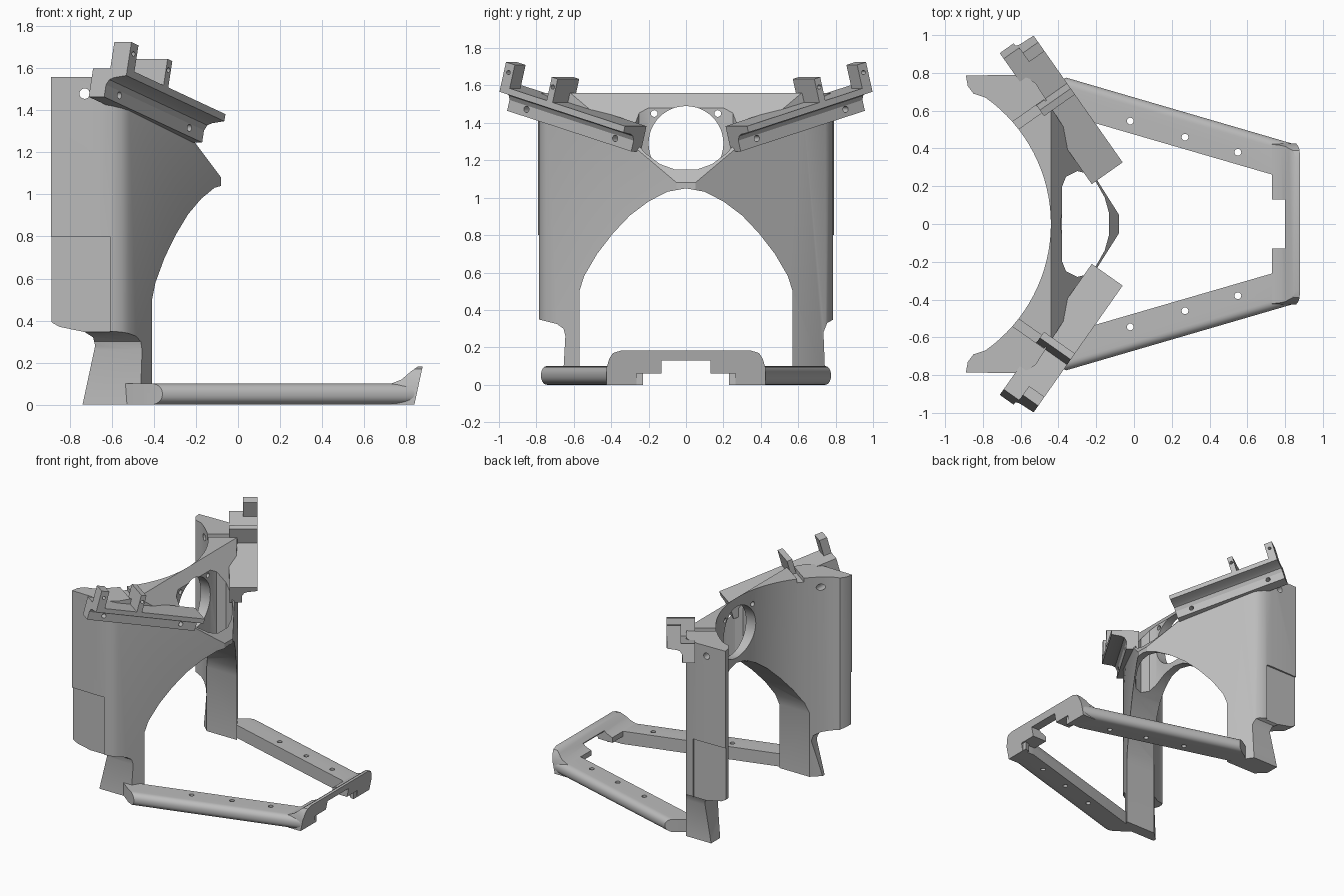
import bpy, bmesh, math
from mathutils import Matrix, Vector

if "Cube" in bpy.data.objects:
    bpy.data.objects.remove(bpy.data.objects["Cube"], do_unlink=True)

grey = bpy.data.materials.new("plain grey")
grey.use_nodes = True
colour = (0.5, 0.5, 0.5, 1)
grey.diffuse_color = colour
grey.node_tree.nodes["Principled BSDF"].inputs["Base Color"].default_value = colour

MIRROR_Y = Matrix.Scale(-1, 4, Vector((0, 1, 0)))
PLACE = {"x": lambda a, b, t: (t, a, b),
         "y": lambda a, b, t: (a, t, b),
         "z": lambda a, b, t: (a, b, t)}


def prism(name, pts, axis, lo, hi, matrix=None, round_at=None, radius=0.0):
    """Extrude a flat outline along an axis; optionally round edges near a point."""
    bm = bmesh.new()
    place = PLACE[axis]
    low = [bm.verts.new(place(a, b, lo)) for a, b in pts]
    high = [bm.verts.new(place(a, b, hi)) for a, b in pts]
    bm.faces.new(low)
    bm.faces.new(high)
    n = len(pts)
    for i in range(n):
        j = (i + 1) % n
        bm.faces.new((low[i], low[j], high[j], high[i]))
    if round_at:
        edges = [e for e in bm.edges
                 if ((e.verts[0].co + e.verts[1].co) / 2 - Vector(round_at)).xy.length < 0.03]
        bmesh.ops.bevel(bm, geom=edges, offset=radius, segments=6, profile=0.5, affect="EDGES")
    if matrix:
        bm.transform(matrix)
    bmesh.ops.recalc_face_normals(bm, faces=bm.faces)
    mesh = bpy.data.meshes.new(name)
    bm.to_mesh(mesh)
    bm.free()
    obj = bpy.data.objects.new(name, mesh)
    bpy.context.collection.objects.link(obj)
    mesh.materials.append(grey)
    return obj


def circle(a, b, r, n=32):
    return [(a + r * math.cos(math.tau * i / n), b + r * math.sin(math.tau * i / n))
            for i in range(n)]


def rect(a0, a1, b0, b1):
    return [(a0, b0), (a1, b0), (a1, b1), (a0, b1)]


def both(half):
    """Complete an outline that is symmetric in its first coordinate."""
    return half + [(-a, b) for a, b in reversed(half) if a > 0]


def activate(obj):
    bpy.ops.object.select_all(action="DESELECT")
    obj.select_set(True)
    bpy.context.view_layer.objects.active = obj


def boolean(obj, operation, *cutters):
    activate(obj)
    for cutter in cutters:
        cutter.hide_render = True
        mod = obj.modifiers.new("cut", "BOOLEAN")
        mod.operation, mod.solver, mod.object = operation, "EXACT", cutter
        bpy.ops.object.modifier_apply(modifier=mod.name)
        bpy.data.objects.remove(cutter, do_unlink=True)


def smooth(obj):
    activate(obj)
    bpy.ops.object.shade_smooth_by_angle(angle=math.radians(28))


# Rail frame: s runs down towards the middle, u outwards, w up
tilt = math.radians(15)
d = Vector((0.575, -0.818, 0))
s = d * math.cos(tilt) - Vector((0, 0, math.sin(tilt)))
u = Vector((0.818, 0.575, 0))
w = s.cross(u)
origin = Vector((-0.69, 0.875, 1.6))


def frame(a, b, c, o):
    m = Matrix((a, b, c)).transposed().to_4x4()
    m.translation = o
    return m


RAIL = frame(s, u, w, origin)
SLOT = frame(d, u, Vector((0, 0, 1)), origin)

# Body: wedge with a round hollow back and two flat outer walls
reach = math.asin(0.67 / 0.82)
arc = [(-1.26 + 0.82 * math.cos(reach * i / 16), 0.82 * math.sin(reach * i / 16))
       for i in range(17)]
outer = [(-0.85, 0.69), (-0.88, 0.73), (-0.89, 0.785), (-0.66, 0.79), (-0.6, 0.785),
         (-0.555, 0.77), (-0.52, 0.745), (-0.08, 0.05)]
half_plan = arc + outer
plan = half_plan + [(x, -y) for x, y in reversed(half_plan) if y > 0]
body = prism("body", plan, "z", 0, 1.56)

arch = [(0.57, -0.1), (0.57, 0.5), (0.545, 0.58), (0.475, 0.7), (0.39, 0.81),
        (0.3, 0.905), (0.2, 0.98), (0.1, 1.032), (0, 1.05)]
pocket = [(0.2, -0.38), (0.25, -0.36), (0.28, -0.3), (0.265, -0.24), (0.22, -0.2),
          (0.14, -0.155), (0.06, -0.133)]
boolean(
    body, "DIFFERENCE",
    prism("arch_cut", both(arch), "x", -1.2, 0.3),
    prism("slope_cut", [(-0.44, 1.56), (-0.455, 1.58), (-0.44, 1.8), (0.3, 1.8), (0.3, 0.574)],
          "y", -1, 1),
    prism("pocket_cut", [(b, a) for a, b in both(pocket)], "z", 0.5, 1.8),
    prism("round_cut", circle(0, 1.29, 0.2, 48), "x", -0.7, -0.3),
    prism("under_cut", [(-1, -0.1), (-1, 0.42), (-0.9, 0.42), (-0.885, 0.39), (-0.85, 0.37),
                        (-0.73, 0.345), (-0.69, 0.32), (-0.68, 0.28), (-0.74, 0), (-0.74, -0.1)],
          "y", -1, 1),
    prism("right_leg_cut", [(-0.9, -0.1), (-0.9, 0.37), (-0.79, 0.35), (-0.69, 0.325),
                            (-0.655, 0.3), (-0.645, 0.26), (-0.665, -0.1)], "x", -1, -0.3),
    prism("left_leg_cut", [(0.9, -0.1), (0.9, 0.37), (0.79, 0.35), (0.755, 0.33),
                           (0.735, 0.28), (0.75, -0.1)], "x", -1, -0.3),
    prism("side_hole_cut", circle(-0.73, 1.48, 0.025, 16), "y", -1, 1),
)
for m in (Matrix(), MIRROR_Y):
    boolean(
        body, "DIFFERENCE",
        prism("panel_cut", rect(-0.95, -0.61, 0.775, 0.9), "z", 0, 0.8, m),
        prism("slot_cut", rect(-0.3, 0.05, -0.07, 0.1), "x", 0.3, 0.35, m @ SLOT),
        prism("screw_cut", circle(0.17, 1.45, 0.018, 16), "x", -0.7, -0.3, m),
    )
smooth(body)

# Rails with their posts, and the arms of the base frame
rail_section = [(0, 0), (0.2, 0), (0.2, -0.035), (0.13, -0.045), (0.105, -0.055),
                (0.09, -0.08), (0.09, -0.14), (0, -0.14)]
arm_plan = [(-0.58, 0.62), (-0.45, 0.72), (-0.36, 0.775), (0.84, 0.425),
            (0.84, 0.23), (-0.45, 0.605)]
for side, m in (("left", Matrix()), ("right", MIRROR_Y)):
    rail = prism(side + "_rail", rail_section, "x", 0, 0.84, m @ RAIL)
    boolean(rail, "DIFFERENCE", *[
        prism("rail_hole", circle(t, -0.1, 0.017, 16), "y", 0.04, 0.2, m @ RAIL)
        for t in (0.12, 0.72)])
    smooth(rail)

    end_post = prism(side + "_end_post", rect(0.1, 0.2, -0.01, 0.13), "x", 0, 0.06, m @ RAIL)
    fin = prism(side + "_fin", rect(0, 0.2, -0.01, 0.13), "x", 0.31, 0.35, m @ RAIL)
    for post, c in ((end_post, 0.03), (fin, 0.33)):
        boolean(post, "DIFFERENCE",
                prism("post_hole", circle(c, 0.08, 0.012, 12), "y", 0.14, 0.25, m @ RAIL))

    arm = prism(side + "_arm", arm_plan, "z", 0, 0.1, m, (0.24, 0.6, 0), 0.045)
    boolean(arm, "DIFFERENCE", *[
        prism("arm_hole", circle(x, y, 0.018, 16), "z", -0.1, 0.2, m)
        for x, y in ((-0.02, 0.545), (0.27, 0.46), (0.55, 0.38))],
        prism("arm_notch", rect(0.6, 0.801, 0.1, 0.26), "z", -0.1, 0.06, m))
    smooth(arm)

# Cross bar with a raised lip and a stepped notch
bar = prism("cross_bar", [(0.73, 0), (0.84, 0), (0.88, 0.185), (0.855, 0.18), (0.82, 0.155),
                          (0.78, 0.12), (0.73, 0.1)], "y", -0.43, 0.43)
boolean(bar, "INTERSECT",
        prism("bar_outline", both([(0.425, -0.1), (0.425, 0.09), (0.41, 0.14), (0.39, 0.17),
                                   (0.35, 0.182)]), "x", 0.5, 1))
boolean(bar, "DIFFERENCE",
        prism("wide_notch", rect(-0.265, 0.265, -0.1, 0.06), "x", 0.5, 1),
        prism("deep_notch", rect(-0.13, 0.13, -0.2, 0.13), "x", 0.5, 1),
        prism("inner_notch", rect(0.6, 0.8, -0.13, 0.13), "z", -0.3, 0.3))
smooth(bar)
